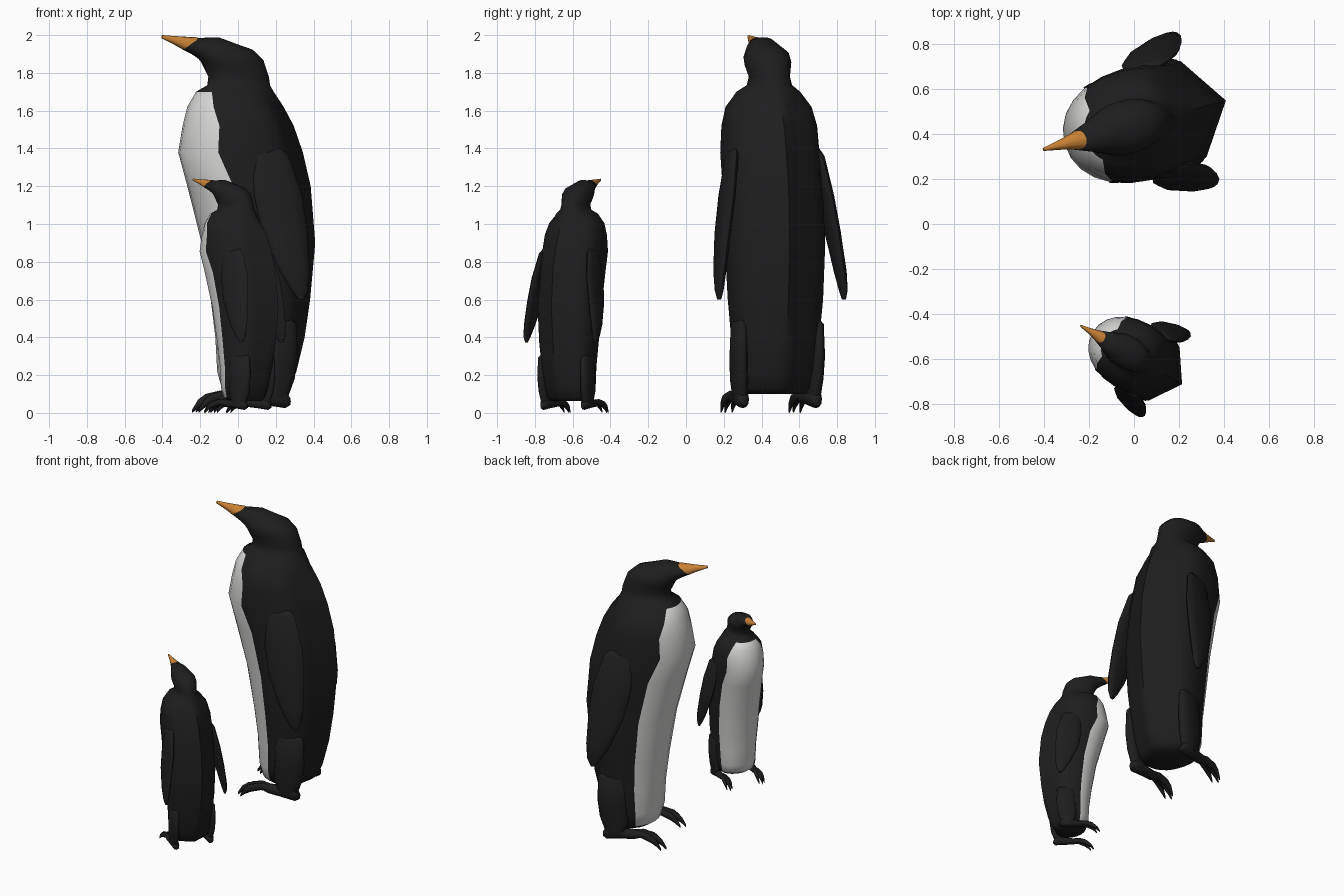
import bpy, bmesh, math
from mathutils import Matrix, Vector

if "Cube" in bpy.data.objects:
    bpy.data.objects.remove(bpy.data.objects["Cube"])


def material(name, rgb):
    m = bpy.data.materials.new(name)
    m.diffuse_color = (*rgb, 1)
    m.use_nodes = True
    m.node_tree.nodes["Principled BSDF"].inputs["Base Color"].default_value = m.diffuse_color
    return m


BLACK = material("black feathers", (0.013, 0.013, 0.013))
WHITE = material("white feathers", (0.68, 0.68, 0.67))
ORANGE = material("orange beak", (0.58, 0.22, 0.035))


def oval(i, segs):
    # slightly boxy ellipse
    t = math.tau * i / segs
    return tuple(math.copysign(abs(k) ** 0.9, k) for k in (math.cos(t), math.sin(t)))


def torso_shape(i, segs, z):
    """Oval whose 4th point follows the belly panel edge, with a ridged back."""
    n = min(i, segs - i)
    edge = 64 if z < 1.3 else 58 if z < 1.6 else 50 if z < 1.65 else 42
    deg = n * edge / 4 if n <= 4 else edge + (n - 4) * (180 - edge) / 8
    if deg > 120 and z < 1.65:
        k = (deg - 120) / 60
        c, s = -0.5 - 0.5 * k, 0.87 * (1 - k)
    else:
        t = math.radians(deg)
        c = math.copysign(abs(math.cos(t)) ** 0.95, math.cos(t))
        s = abs(math.sin(t)) ** 0.95
    return c, s if i <= segs / 2 else -s


def loft(name, sections, place, mats, segs=12, side=1, torso=False):
    """Skin oval rings. Section: front x, z, back x, z, half width, sideways offset."""
    bm = bmesh.new()
    rings = []
    for fx, fz, bx, bz, w, off in sections:
        ring = []
        for i in range(segs):
            c, s = torso_shape(i, segs, fz) if torso else oval(i, segs)
            ring.append(bm.verts.new(Vector((
                (fx + bx) / 2 + c * (fx - bx) / 2,
                side * (off + s * w),
                (fz + bz) / 2 + c * (fz - bz) / 2))))
        rings.append(ring)
    for a, b in zip(rings, rings[1:]):
        for i in range(segs):
            j = (i + 1) % segs
            f = bm.faces.new((a[i], a[j], b[j], b[i]))
            # white belly panel at the front of the torso
            if torso and (i < 4 or i >= segs - 4):
                f.material_index = int(0.14 < f.calc_center_median().z < 1.71)
    bm.faces.new(rings[0])
    bm.faces.new(rings[-1])
    bmesh.ops.recalc_face_normals(bm, faces=bm.faces)
    bm.transform(place)
    me = bpy.data.meshes.new(name)
    bm.to_mesh(me)
    bm.free()
    for m in mats:
        me.materials.append(m)
    me.shade_smooth()
    me.set_sharp_from_angle(angle=math.radians(60))
    ob = bpy.data.objects.new(name, me)
    bpy.context.collection.objects.link(ob)
    return ob


def level(z, f, b, w, off=0):
    return (f, z, b, z, w, off)


# Torso, neck and head in one skin
BODY = [
    level(0.10, -0.19, 0.09, 0.16), level(0.13, -0.235, 0.125, 0.20),
    level(0.22, -0.26, 0.165, 0.22), level(0.40, -0.27, 0.21, 0.232),
    level(0.60, -0.295, 0.24, 0.25), level(0.90, -0.345, 0.268, 0.262),
    level(1.20, -0.425, 0.243, 0.258), level(1.38, -0.475, 0.20, 0.255),
    level(1.52, -0.45, 0.15, 0.248), level(1.62, -0.425, 0.095, 0.225),
    level(1.70, -0.38, 0.035, 0.165), level(1.735, -0.32, 0.018, 0.115),
    (-0.315, 1.78, 0.012, 1.78, 0.103, 0),
    (-0.34, 1.83, -0.02, 1.87, 0.12, 0),
    (-0.355, 1.86, -0.08, 1.925, 0.118, 0),
    (-0.37, 1.875, -0.16, 1.952, 0.10, 0),
    (-0.40, 1.895, -0.26, 1.988, 0.075, 0),
    (-0.46, 1.925, -0.38, 1.985, 0.042, 0),
]
BEAK = [
    (-0.455, 1.922, -0.375, 1.988, 0.043, 0),
    (-0.515, 1.955, -0.475, 1.993, 0.022, 0),
    (-0.575, 1.984, -0.57, 2.0, 0.007, 0),
]
FLIPPER = [
    level(1.40, -0.10, 0.02, 0.01, 0.225), level(1.36, -0.135, 0.06, 0.025, 0.236),
    level(1.15, -0.14, 0.125, 0.03, 0.270), level(0.95, -0.10, 0.145, 0.03, 0.302),
    level(0.75, -0.015, 0.15, 0.027, 0.33), level(0.65, 0.045, 0.14, 0.02, 0.34),
    level(0.60, 0.085, 0.115, 0.01, 0.342),
]
THIGH = [
    level(0.50, -0.05, 0.08, 0.015, 0.205), level(0.47, -0.085, 0.11, 0.035, 0.21),
    level(0.30, -0.09, 0.115, 0.04, 0.212), level(0.18, -0.10, 0.10, 0.04, 0.207),
    level(0.07, -0.07, 0.06, 0.035, 0.20),
]
FOOT = [
    (0.075, 0.04, 0.075, 0.08, 0.02, 0.20), (0.05, 0.025, 0.05, 0.12, 0.035, 0.20),
    (-0.05, 0.04, -0.05, 0.115, 0.036, 0.195), (-0.14, 0.05, -0.14, 0.11, 0.036, 0.19),
    (-0.17, 0.06, -0.17, 0.105, 0.03, 0.188),
]


def toe(spread, reach):
    # arched toe ending in a hooked claw
    path = [(-0.11, 0.055, 0.105, 0.016), (-0.20, 0.065, 0.118, 0.018),
            (-0.275, 0.045, 0.10, 0.017), (-0.315, 0.025, 0.07, 0.012),
            (-0.345, 0.0, 0.02, 0.004)]
    return [(x * reach, lo, x * reach, hi, w, 0.187 + spread * min(1, (-x - 0.05) / 0.25))
            for x, lo, hi, w in path]


def bird(label, loc, turn, size):
    place = (Matrix.Translation((*loc, 0)) @ Matrix.Rotation(math.radians(turn), 4, 'Z')
             @ Matrix.Scale(size, 4))
    loft(label + "_body", BODY, place, [BLACK, WHITE], 24, torso=True)
    loft(label + "_beak", BEAK, place, [ORANGE])
    for side, tag in ((1, "_left"), (-1, "_right")):
        loft(label + "_flipper" + tag, FLIPPER, place, [BLACK], side=side)
        loft(label + "_thigh" + tag, THIGH, place, [BLACK], side=side)
        loft(label + "_foot" + tag, FOOT, place, [BLACK], side=side)
        for n, (spread, reach) in enumerate(((-0.03, 0.95), (0, 1.03), (0.03, 0.95))):
            loft(f"{label}_toe{tag}_{n}", toe(spread, reach), place, [BLACK], 8, side)


bird("large_bird", (0.15, 0.48), 15, 1.0)
bird("small_bird", (0.07, -0.63), -30, 0.62)
